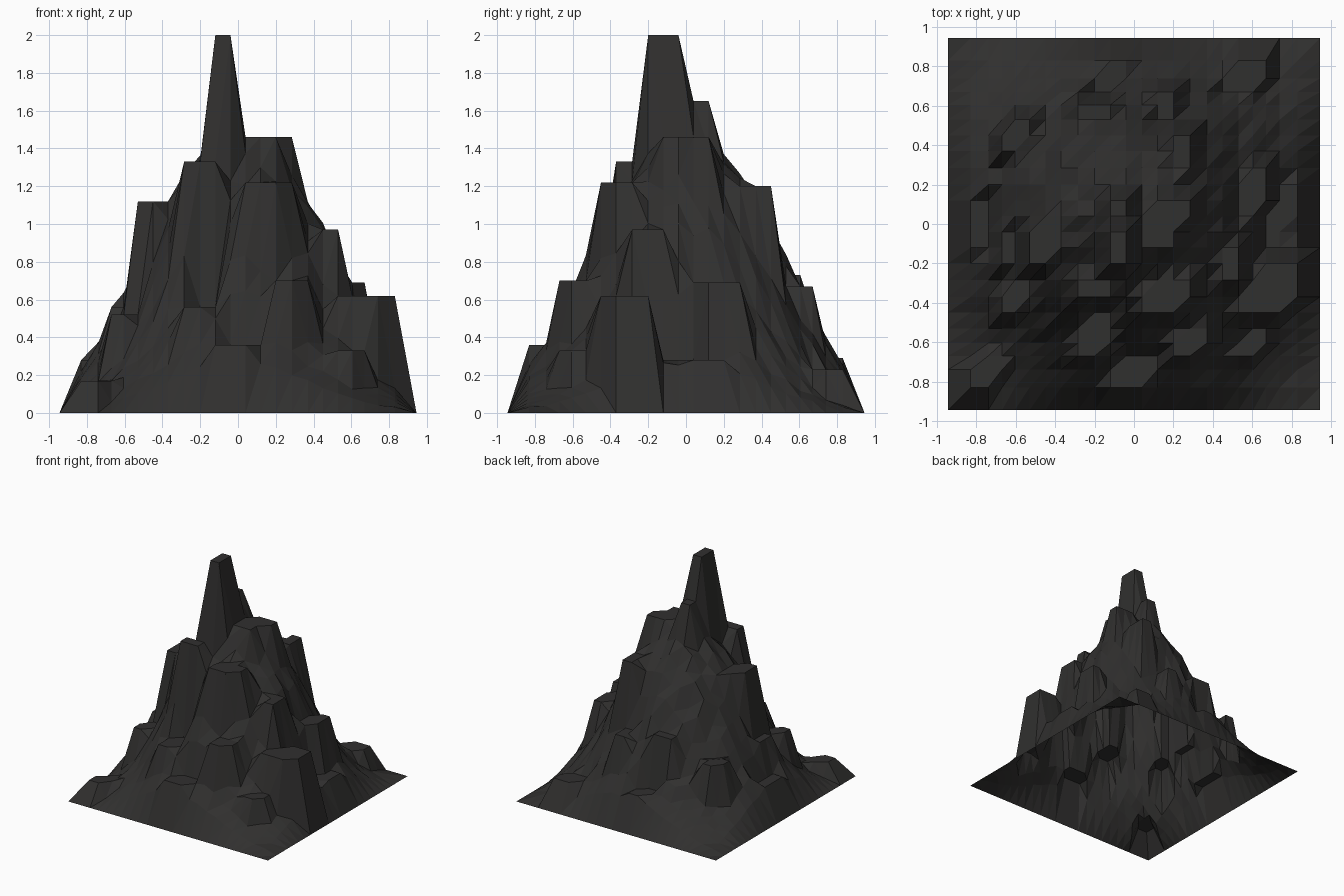
import bpy, bmesh, math, random
random.seed(4)

# grid lines: regular spacing in the middle, stretched near the rim
half = [0.04, 0.12, 0.2, 0.285, 0.37, 0.45, 0.53, 0.605, 0.67, 0.74, 0.83, 0.945]
lines = [-v for v in reversed(half)] + half

# slope profile: radius, height
profile = [(0, 1.42), (0.2, 1.35), (0.3, 1.23), (0.4, 1.08), (0.5, 0.88), (0.6, 0.66),
           (0.7, 0.46), (0.83, 0.26), (0.95, 0.13), (1.1, 0.04), (1.4, 0)]

# flat-topped crags: x0, x1, y0, y1, height
crags = [
    (-.12, -.04, -.20, -.04, 2.0), (-.12, -.04, .04, .12, 1.65),
    (.04, .26, -.12, .12, 1.46), (.04, .285, -.45, -.285, 1.22),
    (-.285, -.12, -.37, -.285, 1.33), (.20, .285, .285, .45, 1.2),
    (-.53, -.37, -.20, .04, 1.12), (.45, .53, -.285, -.12, .97),
    (.20, .37, -.67, -.53, .70), (.53, .83, -.45, -.20, .62),
    (.53, .67, .04, .285, .69), (.67, .83, -.12, .20, .28),
    (.53, .67, -.67, -.53, .33), (-.12, .12, -.83, -.67, .36),
    (-.285, -.12, -.67, -.45, .56), (-.83, -.67, -.83, -.67, .17),
    (-.67, -.53, -.45, -.285, .52), (-.83, -.74, -.12, .12, .28),
    (-.67, -.605, -.20, -.04, .56), (.12, .20, .53, .67, .67),
    (-.20, -.04, .67, .83, .29), (.45, .67, .67, .83, .23),
    (-.67, -.53, .37, .53, .56), (-.285, -.12, .53, .605, .73),
]


def slope(r):
    for (r0, z0), (r1, z1) in zip(profile, profile[1:]):
        if r <= r1:
            return z0 + (z1 - z0) * (r - r0) / (r1 - r0)
    return 0


def on_crag(x, y, x0, x1, y0, y1):
    """Inside the box; bigger crags lose two opposite corners (slanted outline)."""
    u, v = (x - x0) / (x1 - x0), (y - y0) / (y1 - y0)
    if not (-.05 < u < 1.12 and -.05 < v < 1.05):
        return False
    return min(x1 - x0, y1 - y0) < .1 or abs(u - v) < .75


def height(x, y):
    if max(abs(x), abs(y)) > 0.94:
        return 0
    for x0, x1, y0, y1, z in crags:
        if on_crag(x, y, x0, x1, y0, y1):
            return z
    z = slope(math.hypot(x, y))
    return max(0, z + random.uniform(-.04, .03) * min(1, 2 * z))


# open, hollow mountain shell, split along one diagonal
bm = bmesh.new()
grid = [[bm.verts.new((x, y, height(x, y))) for x in lines] for y in lines]
n = len(lines) - 1
for j in range(n):
    for i in range(n):
        a, b, c, d = grid[j][i], grid[j][i + 1], grid[j + 1][i + 1], grid[j + 1][i]
        bm.faces.new((a, b, c))
        bm.faces.new((a, c, d))
mesh = bpy.data.meshes.new("mountain")
bm.to_mesh(mesh)
bm.free()
mountain = bpy.data.objects.new("mountain", mesh)
bpy.context.collection.objects.link(mountain)

# dark rock
rock = bpy.data.materials.new("dark_rock")
rock.diffuse_color = (0.03, 0.029, 0.028, 1)
mesh.materials.append(rock)
